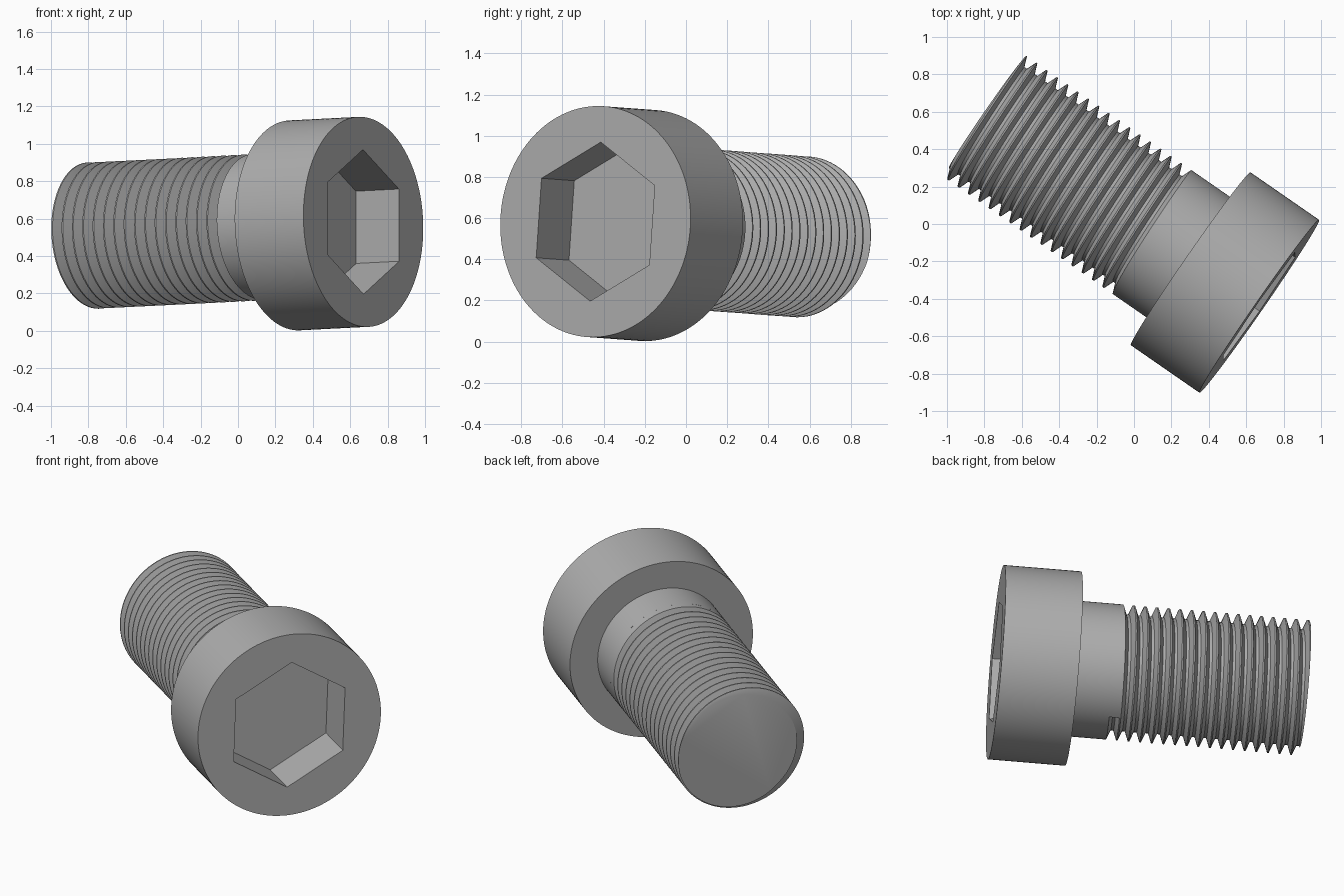
import bpy, bmesh
from math import cos, sin, pi, radians
from mathutils import Matrix, Vector

cube = bpy.data.objects.get("Cube")
if cube:
    bpy.data.objects.remove(cube)

# Local frame: z runs along the bolt from the head face to the tip
AXIS = Vector((-0.822, 0.569, -0.042)).normalized()
SIDE = Vector((0.569, 0.822, 0)).normalized()
DOWN = AXIS.cross(SIDE)
PLACE = Matrix.Translation((0.67, -0.44, 0.583)) @ Matrix((SIDE, DOWN, AXIS)).transposed().to_4x4()

HEAD_R, HEAD_LEN = 0.562, 0.447
SHAFT_R, ROOT_R = 0.392, 0.337
PITCH, TURNS, STEPS = 0.0673, 18, 80
START_ANGLE, START_Z, TIP_Z = radians(72), 0.657, 1.787

steel = bpy.data.materials.new("grey steel")
steel.use_nodes = True
GREY = (0.42, 0.42, 0.42, 1)
steel.diffuse_color = GREY
steel.node_tree.nodes["Principled BSDF"].inputs["Base Color"].default_value = GREY


def make_object(name, bm):
    bmesh.ops.recalc_face_normals(bm, faces=bm.faces)
    mesh = bpy.data.meshes.new(name)
    bm.to_mesh(mesh)
    bm.free()
    mesh.materials.append(steel)
    obj = bpy.data.objects.new(name, mesh)
    bpy.context.collection.objects.link(obj)
    obj.matrix_world = PLACE
    return obj


def activate(obj):
    bpy.ops.object.select_all(action="DESELECT")
    obj.select_set(True)
    bpy.context.view_layer.objects.active = obj


def prism(name, radius, z0, z1, sides, turn=0.0):
    bm = bmesh.new()
    place = Matrix.Translation((0, 0, (z0 + z1) / 2)) @ Matrix.Rotation(turn, 4, "Z")
    bmesh.ops.create_cone(bm, cap_ends=True, segments=sides, radius1=radius,
                          radius2=radius, depth=z1 - z0, matrix=place)
    return make_object(name, bm)


# Head with a hexagonal socket
head = prism("head", HEAD_R, 0, HEAD_LEN, 128)
# A cone's first corner may lie on either axis, so measure its angle
cutter = prism("socket_cutter", 0.387, -0.1, 0.28, 6)
corner = cutter.data.vertices[0].co
turn = radians(-87) - Vector((1, 0)).angle_signed(corner.xy) * -1
cutter.matrix_world = PLACE @ Matrix.Rotation(turn, 4, "Z")
cutter.hide_render = True
socket = head.modifiers.new("socket", "BOOLEAN")
socket.operation = "DIFFERENCE"
socket.solver = "EXACT"
socket.object = cutter
bpy.context.view_layer.update()
activate(head)
bpy.ops.object.modifier_apply(modifier=socket.name)
bpy.data.objects.remove(cutter)

# Plain neck
neck = prism("neck", SHAFT_R, HEAD_LEN - 0.03, START_Z, 128)

# Helical thread: one groove section swept around the shaft
PROFILE = [(0.06, SHAFT_R), (0.38, ROOT_R), (0.62, ROOT_R), (0.94, SHAFT_R), (1.06, SHAFT_R)]


def point(bm, step, z, radius):
    angle = START_ANGLE + 2 * pi * step / STEPS
    return bm.verts.new((radius * cos(angle), radius * sin(angle), z))


def strip(bm, rows):
    for a, b in zip(rows, rows[1:]):
        for i in range(len(a) - 1):
            bm.faces.new((a[i], b[i], b[i + 1], a[i + 1]))


bm = bmesh.new()
rows = [[point(bm, s, START_Z + PITCH * (s / STEPS + f), r) for f, r in PROFILE]
        for s in range(TURNS * STEPS + 1)]
strip(bm, rows)
# Wall where the groove begins
bm.faces.new(rows[0][:4])
# Wedge between the neck and the first turn
wedge = [[point(bm, s, START_Z, SHAFT_R),
          point(bm, s, START_Z + PITCH * (s / STEPS + PROFILE[0][0]), SHAFT_R)]
         for s in range(STEPS + 1)]
strip(bm, wedge)
bmesh.ops.remove_doubles(bm, verts=bm.verts, dist=0.0001)
# Flat tip
cut = bmesh.ops.bisect_plane(bm, geom=bm.verts[:] + bm.edges[:] + bm.faces[:], dist=1e-5,
                             plane_co=(0, 0, TIP_Z), plane_no=(0, 0, 1), clear_outer=True)
rim = [e for e in cut["geom_cut"] if isinstance(e, bmesh.types.BMEdge)]
bmesh.ops.edgeloop_fill(bm, edges=rim)
thread = make_object("thread", bm)

for obj in (head, neck, thread):
    activate(obj)
    bpy.ops.object.shade_smooth_by_angle(angle=radians(25))
